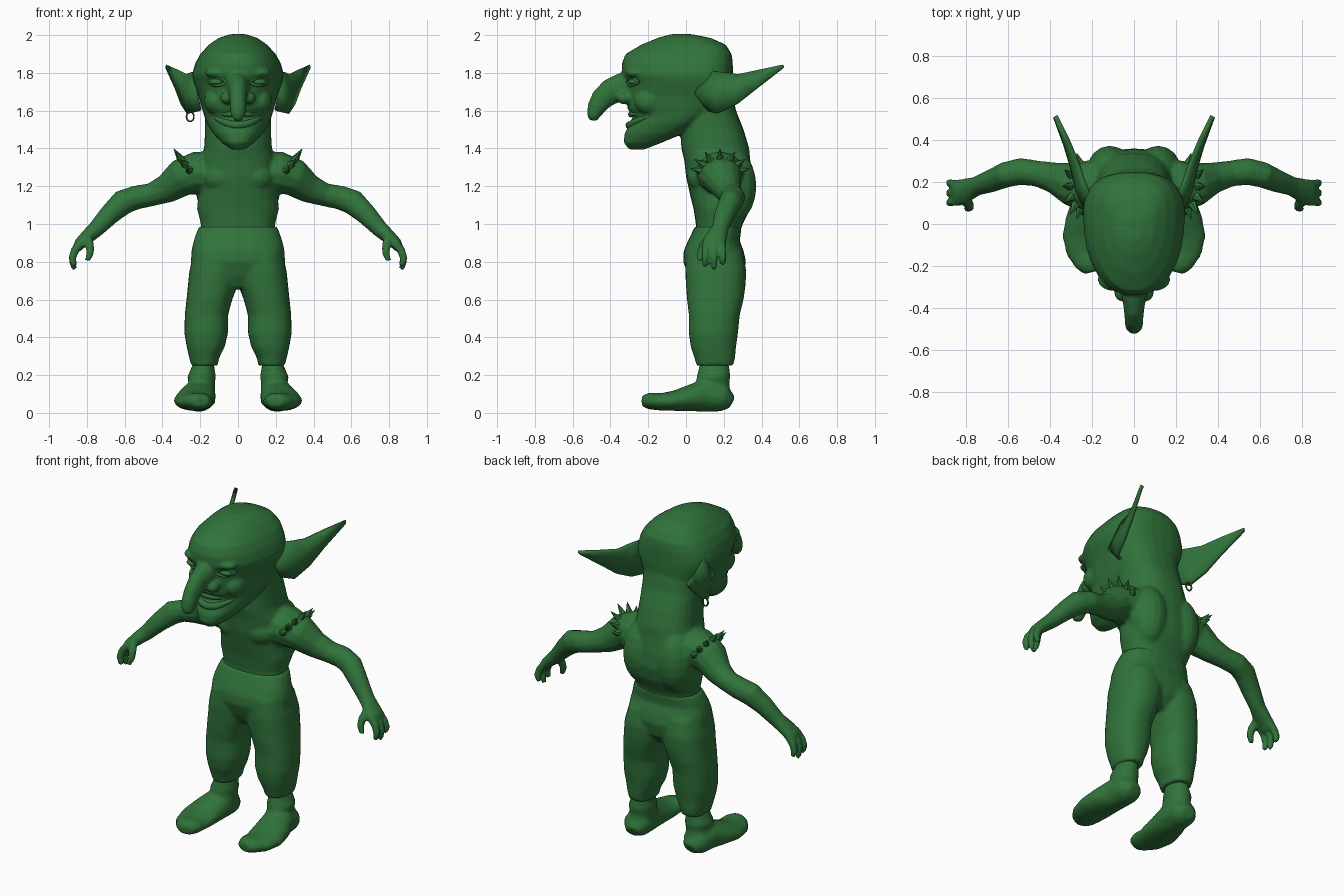
import bpy, bmesh, math
from mathutils import Vector as V

green = bpy.data.materials.new("goblin green")
green.diffuse_color = (0.03, 0.172, 0.043, 1)


def make(name, bm, angle=50):
    bmesh.ops.recalc_face_normals(bm, faces=bm.faces)
    me = bpy.data.meshes.new(name)
    bm.to_mesh(me)
    bm.free()
    me.materials.append(green)
    ob = bpy.data.objects.new(name, me)
    bpy.context.collection.objects.link(ob)
    bpy.ops.object.select_all(action='DESELECT')
    bpy.context.view_layer.objects.active = ob
    ob.select_set(True)
    bpy.ops.object.shade_smooth_by_angle(angle=math.radians(angle))
    return ob


def loft(bm, rings):
    rows = [[bm.verts.new(p) for p in r] for r in rings]
    n = len(rows[0])
    for a, b in zip(rows, rows[1:]):
        for i in range(n):
            bm.faces.new((a[i], a[(i + 1) % n], b[(i + 1) % n], b[i]))
    bm.faces.new(rows[0])
    bm.faces.new(rows[-1][::-1])


def stack(bm, rows, n=24, power=1.0, taper=0.0):
    """Horizontal sections: z, x left, x right, y front, y back; taper narrows the front."""
    def sp(v):
        return math.copysign(abs(v) ** power, v)
    loft(bm, [[V(((a + b) / 2 + (b - a) / 2 * sp(math.cos(t)) * (1 + taper * math.sin(t)),
                  (f + k) / 2 + (k - f) / 2 * sp(math.sin(t)), z))
               for t in (math.tau * i / n for i in range(n))] for z, a, b, f, k in rows])


def tube(bm, pts, side, n=12):
    """Path points x, y, z, radius along the side vector, radius across it."""
    ps = [V(p[:3]) for p in pts]
    rings = []
    for i, p in enumerate(pts):
        d = (ps[min(i + 1, len(ps) - 1)] - ps[max(i - 1, 0)]).normalized()
        s = (V(side) - d * d.dot(V(side))).normalized()
        u = d.cross(s)
        rings.append([ps[i] + s * p[3] * math.cos(t) + u * p[4] * math.sin(t)
                      for t in (math.tau * j / n for j in range(n))])
    loft(bm, rings)


def blob(bm, c, r, seg=16):
    vs = bmesh.ops.create_uvsphere(bm, u_segments=seg, v_segments=10, radius=1)['verts']
    for v in vs:
        v.co = V((v.co.x * r[0], v.co.y * r[1], v.co.z * r[2])) + V(c)


def fuse(ob, size, smooth):
    m = ob.modifiers.new("fuse", 'REMESH')
    m.mode, m.voxel_size, m.use_smooth_shade = 'VOXEL', size, True
    s = ob.modifiers.new("relax", 'SMOOTH')
    s.factor, s.iterations = 0.5, smooth


def mid(rows):
    return [(z, -w, w, f, k) for z, w, f, k in rows]


# Torso and neck
bm = bmesh.new()
stack(bm, mid([(.90, .19, .05, .27), (1.0, .197, .052, .30), (1.08, .217, .04, .342),
               (1.16, .21, .02, .36), (1.25, .205, .0, .355), (1.34, .20, -.01, .34),
               (1.40, .18, -.025, .335), (1.50, .174, -.03, .305), (1.60, .176, -.02, .265),
               (1.72, .18, .0, .24)]), power=.85)
# Head, widest behind the ears, with mouth notch and long chin
stack(bm, mid([(1.395, .035, -.30, -.22), (1.43, .085, -.33, -.13), (1.48, .13, -.325, -.01),
               (1.53, .16, -.30, .08), (1.57, .175, -.28, .14), (1.61, .186, -.31, .20),
               (1.68, .205, -.315, .245), (1.75, .23, -.315, .248), (1.79, .238, -.338, .248),
               (1.85, .222, -.34, .248), (1.90, .195, -.32, .242), (1.95, .15, -.235, .21),
               (1.985, .10, -.15, .13), (2.005, .04, -.08, .03)]), n=32, power=.8, taper=.2)
# Hooked nose
tube(bm, [(0, -.26, 1.74, .075, .075), (0, -.34, 1.725, .06, .075), (0, -.40, 1.70, .05, .07),
          (0, -.447, 1.66, .045, .06), (0, -.475, 1.615, .044, .05), (0, -.49, 1.575, .038, .036),
          (0, -.494, 1.548, .022, .022)], (1, 0, 0))
for s in (-1, 1):
    # Nostrils, brows, cheeks, chest and shoulder blades
    blob(bm, (s * .055, -.325, 1.668), (.04, .045, .035))
    blob(bm, (s * .095, -.265, 1.80), (.08, .055, .03))
    blob(bm, (s * .12, -.19, 1.65), (.06, .085, .07))
    blob(bm, (s * .09, .09, 1.25), (.10, .085, .085))
    blob(bm, (s * .115, .255, 1.2), (.11, .118, .19))
    # Arm
    tube(bm, [(s * .10, .18, 1.27, .13, .11), (s * .22, .18, 1.27, .125, .115),
              (s * .30, .19, 1.245, .105, .10), (s * .38, .22, 1.185, .075, .077),
              (s * .46, .24, 1.155, .062, .062), (s * .54, .25, 1.14, .065, .064),
              (s * .61, .235, 1.115, .062, .068), (s * .68, .205, 1.05, .055, .056),
              (s * .75, .18, .975, .046, .045), (s * .80, .16, .93, .058, .038),
              (s * .838, .15, .895, .064, .032), (s * .852, .15, .87, .055, .024)], (0, 1, 0))
    # Fingers and thumb
    for y, dy, tip in ((.105, -.004, .775), (.148, 0, .76), (.192, .004, .785)):
        tube(bm, [(s * .83, y, .90, .02, .022), (s * .864, y, .86, .0205, .024),
                  (s * .877, y + dy, .82, .019, .022), (s * .871, y + dy, tip + .015, .0175, .018),
                  (s * .864, y + dy, tip, .012, .012)], (0, 1, 0), 8)
    tube(bm, [(s * .80, .12, .925, .025, .028), (s * .785, .09, .885, .023, .025),
              (s * .782, .078, .845, .021, .021), (s * .798, .072, .805, .015, .015)], (0, 1, 0), 8)
fuse(make("body", bm), .009, 5)

# Trousers: hips and two baggy legs
bm = bmesh.new()
stack(bm, mid([(.66, .06, .05, .25), (.72, .18, .015, .30), (.80, .25, -.015, .318),
               (.86, .247, -.012, .305), (.91, .235, .01, .285), (.95, .222, .03, .29),
               (.985, .208, .045, .295)]), power=.85)
for s in (-1, 1):
    rows = [(.25, .108, .248, .055, .25), (.29, .10, .258, .045, .26), (.35, .07, .272, .025, .265),
            (.42, .053, .284, .015, .275), (.52, .052, .282, .015, .285), (.60, .03, .273, .005, .305),
            (.67, .004, .266, .0, .315), (.75, -.01, .258, -.005, .32), (.85, -.02, .235, .0, .30)]
    stack(bm, [(z, s * a, s * b, f, k) for z, a, b, f, k in rows], power=.85)
fuse(make("trousers", bm), .012, 3)

# Boots with loose cuffs and blunt toes
bm = bmesh.new()
for s in (-1, 1):
    stack(bm, [(z, s * a, s * b, f, k) for z, a, b, f, k in (
        (.05, .12, .28, .01, .235), (.13, .12, .27, .035, .232), (.165, .122, .262, .055, .23),
        (.19, .116, .27, .056, .236), (.22, .122, .255, .064, .232), (.27, .128, .235, .075, .225))])
    # y, x centre, half width, sole, top
    tube(bm, [(s * x, y, (lo + hi) / 2, w, (hi - lo) / 2) for y, x, w, lo, hi in (
        (.243, .195, .045, .02, .09), (.20, .20, .08, .005, .15), (.10, .207, .09, .005, .18),
        (.02, .222, .104, .008, .148), (-.06, .232, .11, .01, .118), (-.13, .225, .098, .012, .105),
        (-.19, .205, .075, .018, .108), (-.228, .195, .045, .03, .095))], (1, 0, 0), 16)
fuse(make("boots", bm), .012, 3)

for s, tag in ((-1, "right"), (1, "left")):
    # Long cupped ear
    bm = bmesh.new()
    cols = [((.20, .11, 1.81), (.22, .05, 1.69), (.20, .12, 1.60)),
            ((.24, .20, 1.80), (.27, .16, 1.69), (.262, .17, 1.585)),
            ((.265, .28, 1.79), (.29, .26, 1.72), (.295, .27, 1.635)),
            ((.315, .40, 1.815), (.322, .38, 1.775), (.325, .37, 1.715)),
            ((.372, .515, 1.84), (.374, .513, 1.833), (.376, .51, 1.825))]
    g = [[bm.verts.new((s * x, y, z)) for x, y, z in c] for c in cols]
    for a, b in zip(g, g[1:]):
        for i in (0, 1):
            bm.faces.new((a[i], b[i], b[i + 1], a[i + 1]))
    ob = make(tag + "_ear", bm)
    m = ob.modifiers.new("thickness", 'SOLIDIFY')
    m.thickness, m.offset = .02, 0

    # Eye with upper and lower lid
    bm = bmesh.new()
    blob(bm, (s * .11, -.278, 1.752), (.042, .03, .018))
    for dz in (-.02, .022):
        tube(bm, [(s * (.11 + .05 * t), -.292 + .03 * t + .012 * t * t, 1.752 + dz * (1 - t * t),
                   .008, .008) for t in (-1, -.5, 0, .5, 1)], (0, 1, 0), 8)
    make(tag + "_eye", bm)

    # Shoulder spikes around the upper arm
    bm = bmesh.new()
    for deg in (-78, -52, -26, 0, 26, 52, 78):
        a = math.radians(deg)
        out = V((s * (.25 + .3 * math.cos(a)), math.sin(a), math.cos(a) * .8)).normalized()
        base = V((s * (.245 + .055 * math.cos(a)), .18 + .11 * math.sin(a), 1.27 + .07 * math.cos(a)))
        h = .055 + .03 * math.cos(a)
        r = bmesh.ops.create_cone(bm, cap_ends=True, segments=6, radius1=.025, radius2=0, depth=h)
        q = out.to_track_quat('Z', 'Y')
        for v in r['verts']:
            v.co = q @ v.co + base + out * h * .4
    make(tag + "_shoulder_spikes", bm, 25)

# Wide lips
bm = bmesh.new()
for z, sag, y, r in ((1.58, .0, -.292, .014), (1.565, .042, -.30, .019)):
    tube(bm, [(.13 * t, y + .08 * t * t + .03 * t ** 4, z - sag * (1 - t * t) + .008 * t * t,
               r * (1.1 - .5 * t * t), r * (1.1 - .5 * t * t))
              for t in (i / 5 for i in range(-5, 6))], (0, 1, 0), 8)
make("lips", bm)

# Ring hanging from the right ear lobe
bm = bmesh.new()
ring = [(-.253 + .02 * math.cos(t), .175, 1.568 + .025 * math.sin(t), .005, .005)
        for t in (math.tau * i / 16 for i in range(17))]
tube(bm, ring, (0, 1, 0), 6)
make("earring", bm)
